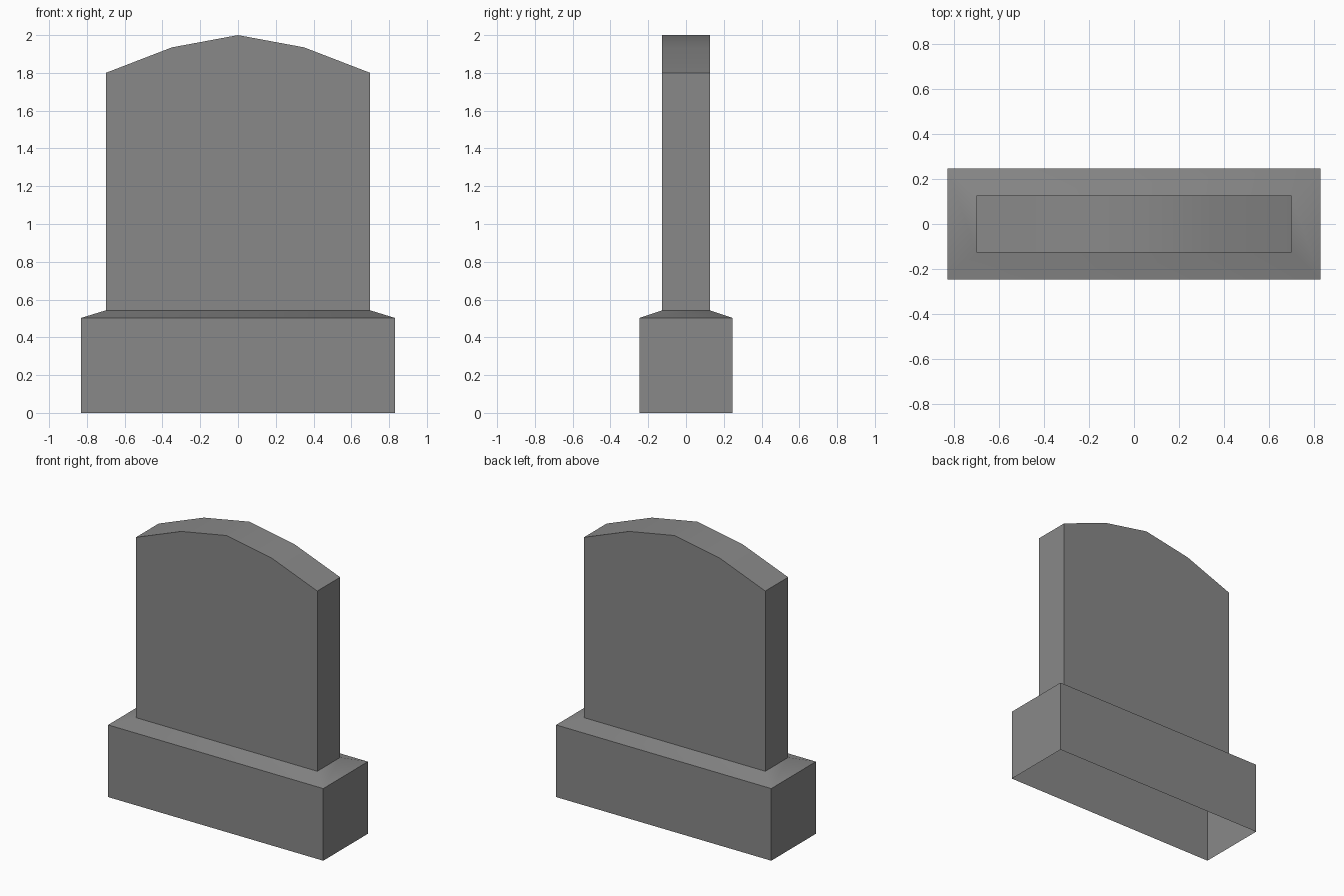
import bpy
import bmesh

if "Cube" in bpy.data.objects:
    bpy.data.objects.remove(bpy.data.objects["Cube"])

stone = bpy.data.materials.new("grey stone")
stone.diffuse_color = (0.25, 0.25, 0.25, 1.0)
stone.use_nodes = True
stone.node_tree.nodes["Principled BSDF"].inputs["Base Color"].default_value = stone.diffuse_color

bm = bmesh.new()


def ring(hx, hy, z):
    return [bm.verts.new((sx * hx, sy * hy, z))
            for sx, sy in ((-1, -1), (1, -1), (1, 1), (-1, 1))]


def bridge(a, b):
    for i in range(4):
        j = (i + 1) % 4
        bm.faces.new((a[i], a[j], b[j], b[i]))


# Plinth: open underneath, sloped ledge up to the foot of the slab
HX, HY = 0.70, 0.126
bottom = ring(0.83, 0.246, 0.0)
shoulder = ring(0.83, 0.246, 0.503)
foot = ring(HX, HY, 0.543)
bridge(bottom, shoulder)
bridge(shoulder, foot)

# Upright slab with a faceted arched top
arch = [(-HX, 1.80), (-0.35, 1.935), (0.0, 2.0), (0.35, 1.935), (HX, 1.80)]
front = [bm.verts.new((x, -HY, z)) for x, z in arch]
back = [bm.verts.new((x, HY, z)) for x, z in arch]
bm.faces.new([foot[0], foot[1]] + front[::-1])
bm.faces.new([foot[2], foot[3]] + back)
bm.faces.new((foot[1], foot[2], back[-1], front[-1]))
bm.faces.new((foot[3], foot[0], front[0], back[0]))
for i in range(4):
    bm.faces.new((front[i], front[i + 1], back[i + 1], back[i]))

mesh = bpy.data.meshes.new("headstone")
bm.to_mesh(mesh)
bm.free()
mesh.materials.append(stone)
obj = bpy.data.objects.new("headstone", mesh)
bpy.context.collection.objects.link(obj)

# Soft shading across the arch and ledge, sharp elsewhere
bpy.context.view_layer.objects.active = obj
obj.select_set(True)
bpy.ops.object.shade_smooth_by_angle(angle=0.5236)
